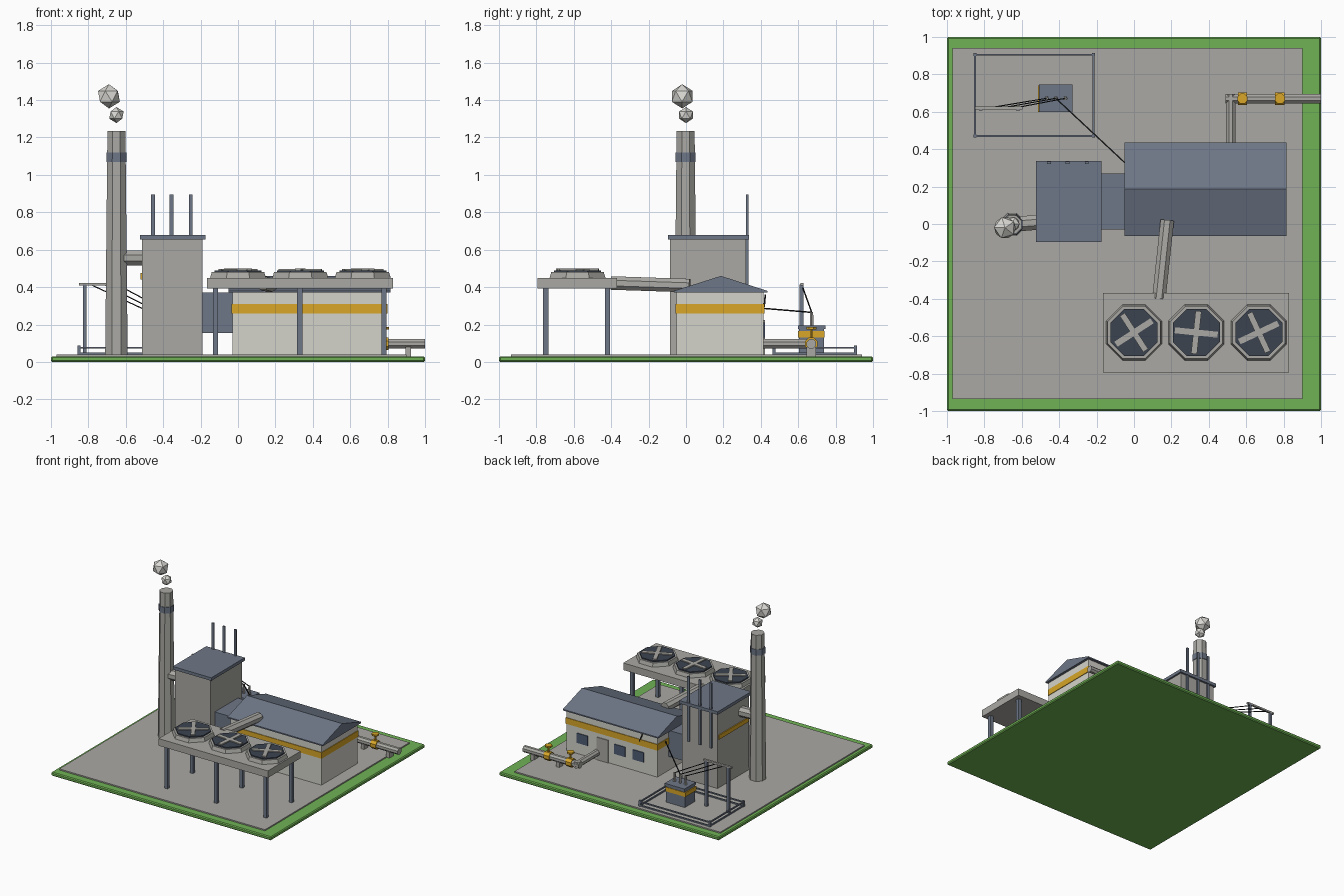
import bpy, bmesh, math
from mathutils import Vector, Matrix

if "Cube" in bpy.data.objects:
    bpy.data.objects.remove(bpy.data.objects["Cube"])


def material(name, rgb):
    # sRGB 0-255 to linear
    lin = [(c / 255 / 12.92) if c < 10 else ((c / 255 + 0.055) / 1.055) ** 2.4 for c in rgb]
    m = bpy.data.materials.new(name)
    m.diffuse_color = (*lin, 1)
    m.use_nodes = True
    m.node_tree.nodes["Principled BSDF"].inputs["Base Color"].default_value = m.diffuse_color
    return m


GRASS = material("grass_green", (112, 178, 84))
CONCRETE = material("concrete_grey", (170, 169, 164))
CREAM = material("cream_wall", (212, 211, 202))
SLATE = material("slate_blue", (110, 119, 135))
YELLOW = material("safety_yellow", (216, 166, 40))
DARK = material("fan_dark", (60, 68, 80))
GLASS = material("window_blue", (78, 92, 116))
BLACK = material("cable_black", (26, 28, 32))
SMOKE = material("smoke_white", (218, 217, 212))


def finish(name, bm, mat):
    bmesh.ops.recalc_face_normals(bm, faces=bm.faces)
    me = bpy.data.meshes.new(name)
    bm.to_mesh(me)
    bm.free()
    me.materials.append(mat)
    ob = bpy.data.objects.new(name, me)
    bpy.context.collection.objects.link(ob)
    return ob


def box(name, x, y, z, mat, bevel=0):
    """Box from (min, max) ranges."""
    bm = bmesh.new()
    bmesh.ops.create_cube(bm, size=1)
    for v in bm.verts:
        v.co = [(r[0] + r[1]) / 2 + c * (r[1] - r[0]) for c, r in zip(v.co, (x, y, z))]
    if bevel:
        bmesh.ops.bevel(bm, geom=bm.edges[:], offset=bevel, segments=1, affect='EDGES')
    return finish(name, bm, mat)


def post(name, x, y, z0, z1, w, mat):
    return box(name, (x - w / 2, x + w / 2), (y - w / 2, y + w / 2), (z0, z1), mat)


def tube(name, a, b, r1, mat, r2=None, sides=8):
    """Faceted tube between two points, flats facing the axes."""
    a, b = Vector(a), Vector(b)
    d = b - a
    bm = bmesh.new()
    bmesh.ops.create_cone(bm, cap_ends=True, segments=sides, radius1=r1,
                          radius2=r1 if r2 is None else r2, depth=d.length)
    turn = Matrix.Rotation(math.pi / sides, 4, 'Z')
    rot = d.to_track_quat('Z', 'Y').to_matrix().to_4x4()
    bm.transform(Matrix.Translation((a + b) / 2) @ rot @ turn)
    return finish(name, bm, mat)


# Ground
box("grass_base", (-1, 1), (-1, 1), (0, 0.03), GRASS, 0.007)
box("concrete_pad", (-0.97, 0.90), (-0.935, 0.94), (0.025, 0.04), CONCRETE)

# Turbine hall with gabled roof
box("hall_walls", (-0.03, 0.795), (-0.052, 0.415), (0.04, 0.375), CREAM)
box("hall_stripe", (-0.035, 0.80), (-0.057, 0.42), (0.26, 0.31), YELLOW)
bm = bmesh.new()
profile = [(-0.065, 0.37), (-0.065, 0.38), (0.187, 0.46), (0.435, 0.38), (0.435, 0.37)]
face = bm.faces.new([bm.verts.new((-0.05, y, z)) for y, z in profile])
ext = bmesh.ops.extrude_face_region(bm, geom=[face])["geom"]
bmesh.ops.translate(bm, vec=(0.865, 0, 0), verts=[g for g in ext if isinstance(g, bmesh.types.BMVert)])
finish("hall_roof", bm, SLATE)

# Back wall door and windows
box("hall_door", (0.415, 0.52), (0.414, 0.422), (0.04, 0.225), CONCRETE)
for i, x in enumerate((0.65, 0.31, 0.14)):
    box(f"hall_window_{i}", (x - 0.05, x + 0.05), (0.414, 0.422), (0.13, 0.21), GLASS)
tube("wall_bracket", (0.13, 0.418, 0.295), (0.10, 0.424, 0.36), 0.005, BLACK, sides=4)

# Boiler house, link and exhaust rods
box("boiler_walls", (-0.512, -0.19), (-0.085, 0.322), (0.04, 0.66), CONCRETE)
box("boiler_cap", (-0.525, -0.175), (-0.097, 0.338), (0.655, 0.68), SLATE)
box("boiler_stripe", (-0.52, -0.511), (-0.075, 0.312), (0.44, 0.475), YELLOW)
box("link_duct", (-0.195, -0.025), (-0.03, 0.27), (0.155, 0.37), SLATE)
for i, x in enumerate((-0.455, -0.355, -0.253)):
    box(f"boiler_rod_{i}", (x - 0.01, x + 0.01), (0.321, 0.333), (0.36, 0.895), SLATE)

# Chimney, flue and smoke
CX, CY = -0.65, -0.002
tube("chimney", (CX, CY, 0.04), (CX, CY, 1.235), 0.065, CONCRETE, 0.052)
tube("chimney_band", (CX, CY, 1.07), (CX, CY, 1.12), 0.0585, SLATE, 0.058)
tube("chimney_flue", (CX, CY, 0.555), (-0.50, 0.01, 0.555), 0.043, CONCRETE)
for i, (x, y, z, r) in enumerate(((-0.65, 0.0, 1.32, 0.043), (-0.69, -0.02, 1.42, 0.065))):
    bm = bmesh.new()
    bmesh.ops.create_icosphere(bm, subdivisions=1, radius=r)
    bm.transform(Matrix.Translation((x, y, z)) @ Matrix.Rotation(0.6 * i, 4, 'Z'))
    finish(f"smoke_puff_{i}", bm, SMOKE)

# Cooling deck on legs
box("cooling_deck", (-0.165, 0.828), (-0.795, -0.368), (0.392, 0.45), CONCRETE)
for i, x in enumerate((-0.12, 0.33, 0.78)):
    for j, y in enumerate((-0.75, -0.42)):
        post(f"deck_leg_{i}_{j}", x, y, 0.04, 0.395, 0.028, SLATE)

# Three fans, each with housing, dark disc and crossed blades
for i, (x, angle) in enumerate(((0.0, 33), (0.333, -6), (0.667, 25))):
    y = -0.58
    tube(f"fan_housing_{i}", (x, y, 0.448), (x, y, 0.48), 0.162, CONCRETE, 0.152)
    tube(f"fan_disc_{i}", (x, y, 0.478), (x, y, 0.49), 0.136, DARK)
    for j in range(2):
        blade = box(f"fan_blade_{i}_{j}", (-0.115, 0.115), (-0.016, 0.016), (0.488, 0.498 + j * 0.001), CONCRETE)
        blade.location = (x, y, 0)
        blade.rotation_euler.z = math.radians(angle + 90 * j)

# Duct from hall roof to cooling deck
tube("cooling_duct", (0.178, 0.02, 0.408), (0.133, -0.40, 0.422), 0.039, CONCRETE)

# Supply pipe with valves
PY, PZ = 0.67, 0.097
tube("pipe_run", (0.49, PY, PZ), (1.0, PY, PZ), 0.027, CONCRETE)
tube("pipe_to_hall", (0.517, 0.41, PZ), (0.517, PY + 0.024, PZ), 0.027, CONCRETE)
for i, x in enumerate((0.58, 0.78)):
    tube(f"valve_body_{i}", (x - 0.025, PY, PZ), (x + 0.025, PY, PZ), 0.036, YELLOW)
    tube(f"valve_stem_{i}", (x, PY, PZ), (x, PY, 0.18), 0.008, YELLOW, sides=6)
    tube(f"valve_wheel_{i}", (x, PY, 0.173), (x, PY, 0.186), 0.029, YELLOW)
for i, x in enumerate((0.68, 0.91)):
    box(f"pipe_support_{i}", (x - 0.015, x + 0.015), (PY - 0.025, PY + 0.025), (0.025, 0.08), CONCRETE)

# Transformer
TY = 0.672
box("transformer_body", (-0.505, -0.335), (0.603, 0.737), (0.04, 0.18), SLATE)
box("transformer_stripe", (-0.513, -0.331), (0.598, 0.741), (0.13, 0.165), YELLOW)
box("transformer_lid", (-0.508, -0.328), (0.598, 0.745), (0.176, 0.196), SLATE)
insulators = (-0.467, -0.418, -0.367)
for i, x in enumerate(insulators):
    tube(f"insulator_{i}", (x, TY, 0.19), (x, TY, 0.268), 0.012, CONCRETE, 0.009, 6)

# Gantry and cables
for i, x in enumerate((-0.82, -0.62)):
    post(f"gantry_post_{i}", x, 0.618, 0.04, 0.415, 0.02, SLATE)
box("gantry_bar", (-0.85, -0.595), (0.612, 0.628), (0.408, 0.422), CONCRETE)
for i, (x, gx) in enumerate(zip(insulators, (-0.78, -0.71, -0.64))):
    tube(f"cable_{i}", (x, TY, 0.265), (gx, 0.62, 0.41), 0.004, BLACK, sides=4)
tube("hall_cable", (-0.418, TY, 0.265), (-0.03, 0.31, 0.295), 0.005, BLACK, sides=4)

# Fence around the transformer yard
X, Y = (-0.85, -0.217), (0.47, 0.905)
for i, x in enumerate(X):
    for j, y in enumerate(Y):
        post(f"fence_post_{i}_{j}", x, y, 0.03, 0.088, 0.016, SLATE)
for level, z in enumerate((0.046, 0.076)):
    for i in range(2):
        box(f"fence_rail_x_{level}_{i}", X, (Y[i] - 0.005, Y[i] + 0.005), (z - 0.005, z + 0.005), SLATE)
        box(f"fence_rail_y_{level}_{i}", (X[i] - 0.005, X[i] + 0.005), Y, (z - 0.005, z + 0.005), SLATE)
